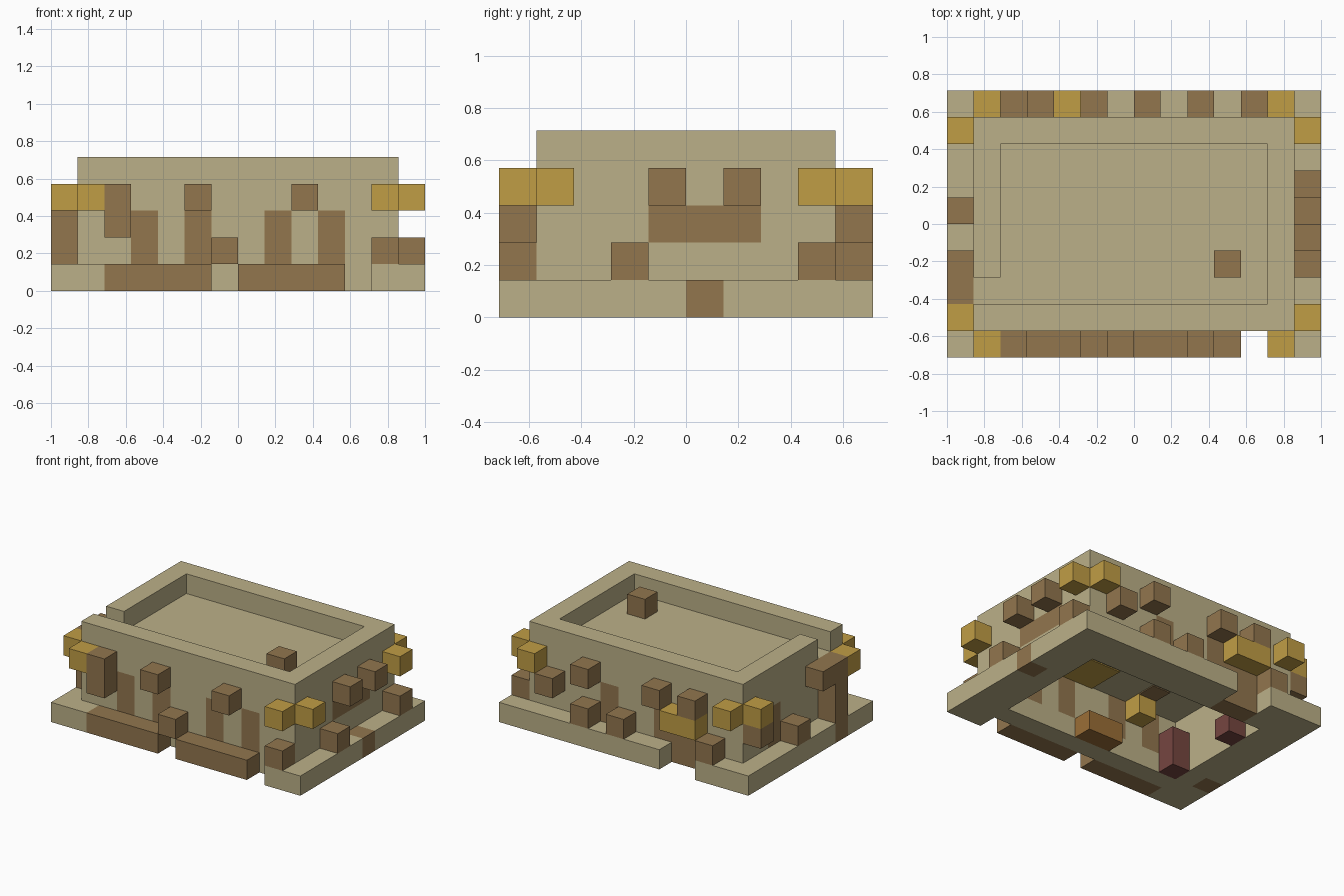
import bpy
import bmesh
from mathutils import Vector

if "Cube" in bpy.data.objects:
    bpy.data.objects.remove(bpy.data.objects["Cube"], do_unlink=True)

UNIT = 1 / 7                      # edge of one block
ORIGIN = Vector((-1, -5 * UNIT, 0))


def material(name, rgb):
    mat = bpy.data.materials.new(name)
    mat.use_nodes = True
    mat.diffuse_color = (*rgb, 1)
    bsdf = next(n for n in mat.node_tree.nodes if n.type == 'BSDF_PRINCIPLED')
    bsdf.inputs["Base Color"].default_value = (*rgb, 1)
    bsdf.inputs["Roughness"].default_value = 0.9
    return mat


STONE = material("sand_stone", (0.50, 0.435, 0.246))
WOOD = material("brown_wood", (0.287, 0.181, 0.076))
GOLD = material("gold_lamp", (0.527, 0.337, 0.06))
RED = material("dark_red", (0.18, 0.061, 0.051))
OAK = material("orange_oak", (0.328, 0.156, 0.038))


def cells(x, y, z):
    """All block positions in a box of half-open ranges; a number means one layer."""
    spans = [range(*s) if isinstance(s, tuple) else range(s, s + 1) for s in (x, y, z)]
    return {(i, j, k) for i in spans[0] for j in spans[1] for k in spans[2]}


def blocks(name, *layers):
    """One mesh from (cells, material) layers; later layers repaint earlier ones."""
    paint = {}
    mats = []
    for group, mat in layers:
        if mat not in mats:
            mats.append(mat)
        for c in group:
            paint[c] = mats.index(mat)
    bm = bmesh.new()
    for c, index in paint.items():
        for axis in range(3):
            for side in (0, 1):
                near = list(c)
                near[axis] += 2 * side - 1
                if tuple(near) in paint:
                    continue
                u, v = (axis + 1) % 3, (axis + 2) % 3
                corners = []
                for du, dv in ((0, 0), (1, 0), (1, 1), (0, 1)):
                    p = Vector(c)
                    p[axis] += side
                    p[u] += du
                    p[v] += dv
                    corners.append(bm.verts.new(ORIGIN + p * UNIT))
                if not side:
                    corners.reverse()
                bm.faces.new(corners).material_index = index
    bmesh.ops.remove_doubles(bm, verts=bm.verts, dist=0.0001)
    mesh = bpy.data.meshes.new(name)
    bm.to_mesh(mesh)
    bm.free()
    for mat in mats:
        mesh.materials.append(mat)
    obj = bpy.data.objects.new(name, mesh)
    bpy.context.collection.objects.link(obj)
    return obj


def ceiling_plate(name, x, y, w, d, mat):
    """Thin plate under the roof slab."""
    thick = 0.008
    bpy.ops.mesh.primitive_cube_add(size=1)
    obj = bpy.context.object
    obj.name = name
    obj.scale = (w * UNIT, d * UNIT, thick)
    obj.location = ORIGIN + Vector((x + w / 2, y + d / 2, 3)) * UNIT
    obj.location.z -= thick / 2
    obj.data.materials.append(mat)


# Footing: low ledge round the building, with gaps and timber sections
house = cells((1, 13), (1, 9), 0)
ledge = cells((0, 14), (0, 10), 0) - house
for gap in (cells(6, 0, 0), cells(11, 0, 0), cells((3, 5), 9, 0)):
    ledge -= gap
timber = (cells((2, 6), 0, 0) | cells((7, 11), 0, 0) | cells(13, 5, 0) | cells(0, 2, 0))
blocks("footing", (ledge, STONE), (timber, WOOD))

# Walls and parapet, flat roof, and flush timber openings
walls = cells((1, 13), (1, 9), (0, 5)) - cells((2, 12), (2, 8), (0, 5))
walls -= cells(1, 2, 4)
roof = cells((2, 12), (2, 8), 3)
openings = cells((3, 5), 8, (0, 2)) | cells(12, (4, 7), 2) | cells(1, 6, (1, 3))
for i in (3, 5, 8, 10):
    openings |= cells(i, 1, (1, 3))
for i in (5, 8):
    openings |= cells(i, 8, (1, 3))
blocks("walls_and_roof", (walls | roof, STONE), (openings, WOOD))

# Gold lamps in pairs at the four upper corners
for n, (i, j) in enumerate([(0, 1), (1, 0), (12, 0), (13, 1), (0, 8), (1, 9), (12, 9), (13, 8)]):
    blocks(f"corner_lamp_{n + 1}", (cells(i, j, 3), GOLD))

# Wooden blocks fixed to the outside
studs = {
    "front": [(5, 0, 3), (9, 0, 3), (6, 0, 1), (12, 0, 1)],
    "right": [(13, 3, 1), (13, 8, 1), (13, 4, 3), (13, 6, 3)],
    "back": [(2, 9, 1), (3, 9, 3), (5, 9, 3), (7, 9, 1), (9, 9, 3), (9, 9, 1), (11, 9, 2)],
    "left": [(0, 8, 2), (0, 5, 1)],
    "roof": [(10, 3, 4)],
}
for side, places in studs.items():
    for n, place in enumerate(places):
        blocks(f"{side}_stud_{n + 1}", (cells(*place), WOOD))
blocks("front_bracket", (cells(2, 0, (2, 4)), WOOD))

# Side post with its beam, and the lintel above the back door
blocks("side_post", (cells(0, 2, (1, 4)) | cells(0, 3, 3), WOOD))
blocks("door_lintel", (cells((3, 5), 9, 2), GOLD))

# Furnishings inside
blocks("wall_lantern", (cells(4, 2, 2), GOLD))
blocks("oak_chest", (cells((6, 8), 2, 0), OAK))
blocks("tall_cabinet", (cells(2, 2, (0, 2)), RED))
blocks("low_cabinet", (cells(2, 6, 0), RED))
ceiling_plate("ceiling_lamp", 7, 2, 2, 2, GOLD)
ceiling_plate("ceiling_hatch", 4, 3, 1, 1, WOOD)
